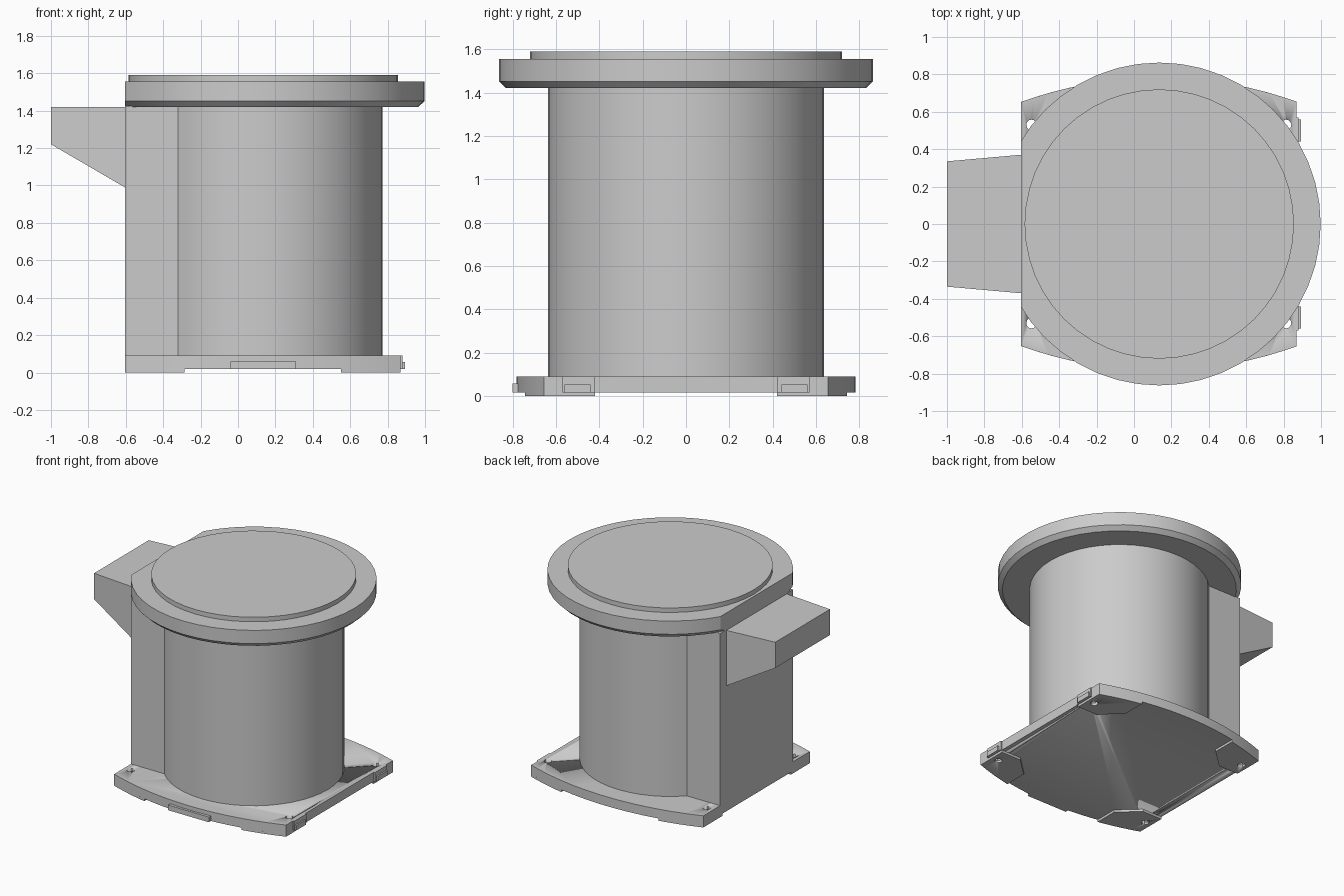
import bpy, bmesh, math
from mathutils import Vector

cube = bpy.data.objects.get("Cube")
if cube:
    bpy.data.objects.remove(cube, do_unlink=True)

grey = bpy.data.materials.new("plain_grey")
grey.use_nodes = True
COLOR = (0.6, 0.6, 0.6, 1)
grey.diffuse_color = COLOR
grey.node_tree.nodes["Principled BSDF"].inputs["Base Color"].default_value = COLOR

CX = 0.135      # axis of the round parts
BACK = -0.605   # flat side face
END = 0.87      # opposite end of the base


def finish(name, bm):
    bmesh.ops.recalc_face_normals(bm, faces=bm.faces)
    mesh = bpy.data.meshes.new(name)
    bm.to_mesh(mesh)
    bm.free()
    mesh.materials.append(grey)
    obj = bpy.data.objects.new(name, mesh)
    bpy.context.collection.objects.link(obj)
    bpy.ops.object.select_all(action='DESELECT')
    obj.select_set(True)
    bpy.context.view_layer.objects.active = obj
    bpy.ops.object.shade_smooth_by_angle(angle=math.radians(25))
    return obj


def loft(name, rings, trim=False):
    """Skin a stack of matching rings and cap both ends."""
    bm = bmesh.new()
    loops = [[bm.verts.new(p) for p in ring] for ring in rings]
    n = len(loops[0])
    for a, b in zip(loops, loops[1:]):
        for i in range(n):
            j = (i + 1) % n
            bm.faces.new((a[i], a[j], b[j], b[i]))
    bm.faces.new(loops[0])
    bm.faces.new(loops[-1])
    if trim:
        cut = bmesh.ops.bisect_plane(
            bm, geom=bm.verts[:] + bm.edges[:] + bm.faces[:],
            plane_co=(BACK, 0, 0), plane_no=(-1, 0, 0), clear_outer=True)
        edges = [e for e in cut["geom_cut"] if isinstance(e, bmesh.types.BMEdge)]
        bmesh.ops.edgeloop_fill(bm, edges=edges)
    return finish(name, bm)


def circle(r, z, x=CX, y=0, n=48):
    return [(x + r * math.cos(math.tau * i / n),
             y + r * math.sin(math.tau * i / n), z) for i in range(n)]


def prism(name, outline, z0, z1):
    return loft(name, [[(x, y, z) for x, y in outline] for z in (z0, z1)])


def box(name, x0, x1, y0, y1, z0, z1):
    return prism(name, [(x0, y0), (x1, y0), (x1, y1), (x0, y1)], z0, z1)


def edge_y(x):
    """Bowed long edge of the base plate."""
    radius, bow = 2.17, 0.782
    return bow - radius + math.sqrt(radius ** 2 - (x - CX) ** 2)


def arc(x0, x1, n):
    return [(x0 + (x1 - x0) * i / n, edge_y(x0 + (x1 - x0) * i / n))
            for i in range(n + 1)]


# Round column: arc merged with a square back, as one outline
half = 0.446
radius = 0.637
stop = math.pi - math.asin(half / radius)
column = [(CX + radius * math.cos(stop * i / 18), radius * math.sin(stop * i / 18))
          for i in range(-18, 19)]
prism("column", column + [(BACK, half), (BACK, -half)], 0.08, 1.425)

# Top flange with chamfered underside, and raised cap
loft("flange", [circle(0.83, 1.42), circle(0.863, 1.452), circle(0.863, 1.555)], trim=True)
loft("cap_disc", [circle(0.72, 1.55), circle(0.72, 1.59)])

# Tapered side bracket
loft("side_bracket", [
    [(x, -w, low), (x, w, low), (x, w, 1.42), (x, -w, 1.42)]
    for x, w, low in ((BACK, 0.37, 0.99), (-1.0, 0.335, 1.22))])

# Base plate with two bowed edges
top_edge = arc(BACK, END, 20)
plate = prism("base_plate", top_edge + [(x, -y) for x, y in reversed(top_edge)], 0.018, 0.09)

# Corner feet and bolt holes
bolted = [plate]
holes = []
for side, sy in (("left", 1), ("right", -1)):
    for end, corner, inner in (("outer", END, -1), ("inner", BACK, 1)):
        edge = arc(corner, corner + inner * 0.32, 6)
        outline = edge + [(corner + inner * 0.32, 0.56), (corner + inner * 0.17, 0.42), (corner, 0.42)]
        bolted.append(prism(f"{side}_{end}_foot", [(x, sy * y) for x, y in outline], 0, 0.018))
        hole = loft(f"{side}_{end}_hole_cutter", [
            circle(0.028, z, corner + inner * 0.057, sy * 0.53, 12) for z in (-0.1, 0.2)])
        hole.hide_render = True
        hole.hide_viewport = True
        holes.append(hole)

for obj in bolted:
    for hole in holes:
        if obj is plate or obj.name.split("_foot")[0] == hole.name.split("_hole")[0]:
            mod = obj.modifiers.new("bolt_hole", 'BOOLEAN')
            mod.operation = 'DIFFERENCE'
            mod.solver = 'EXACT'
            mod.object = hole

# Connector blocks on the end, and the front label tab
for side, sy in (("left", 1), ("right", -1)):
    y0, y1 = sorted((sy * 0.42, sy * 0.57))
    box(f"{side}_end_block", END - 0.02, END + 0.01, y0, y1, 0.018, 0.09)
    y0, y1 = sorted((sy * 0.44, sy * 0.56))
    box(f"{side}_end_tab", END, END + 0.022, y0, y1, 0.018, 0.055)
box("front_tab", -0.04, 0.31, -0.80, -0.74, 0.018, 0.058)
